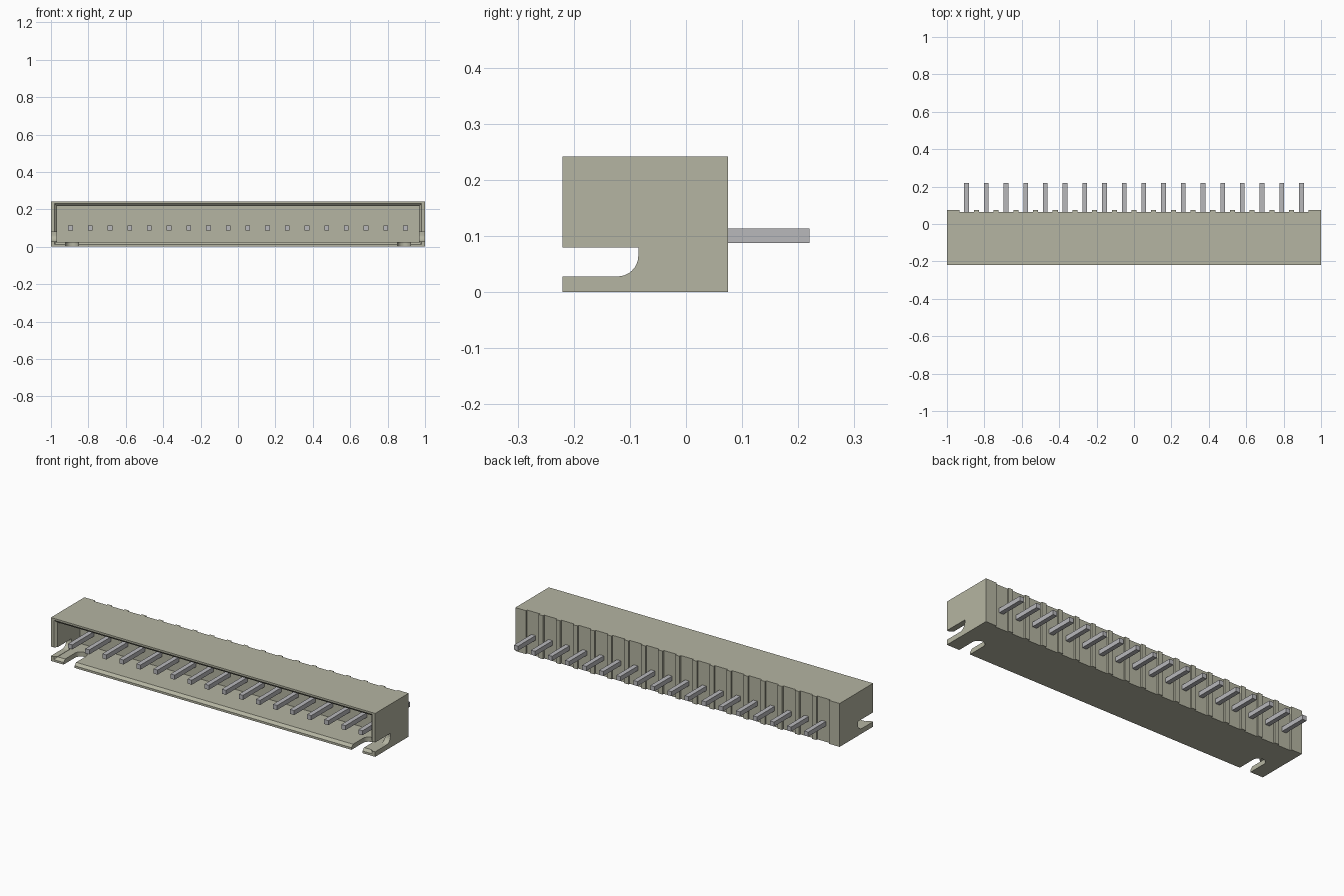
import bpy, bmesh, math
from mathutils import Vector

cube = bpy.data.objects.get("Cube")
if cube:
    bpy.data.objects.remove(cube, do_unlink=True)

PINS, PITCH = 18, 0.1053
FRONT, BACK, HEIGHT = -0.22, 0.075, 0.242
pin_x = [(i - (PINS - 1) / 2) * PITCH for i in range(PINS)]


def material(name, color):
    m = bpy.data.materials.new(name)
    m.use_nodes = True
    m.diffuse_color = color
    m.node_tree.nodes["Principled BSDF"].inputs["Base Color"].default_value = color
    return m


beige = material("beige_plastic", (0.46, 0.46, 0.36, 1))
metal = material("grey_metal", (0.48, 0.48, 0.50, 1))


def loft(name, rings, mat):
    """Closed solid through a list of matching point rings."""
    bm = bmesh.new()
    loops = [[bm.verts.new(p) for p in ring] for ring in rings]
    n = len(loops[0])
    for a, b in zip(loops, loops[1:]):
        for i in range(n):
            j = (i + 1) % n
            bm.faces.new((a[i], a[j], b[j], b[i]))
    bm.faces.new(loops[0])
    bm.faces.new(loops[-1])
    bmesh.ops.recalc_face_normals(bm, faces=bm.faces[:])
    mesh = bpy.data.meshes.new(name)
    bm.to_mesh(mesh)
    bm.free()
    mesh.materials.append(mat)
    obj = bpy.data.objects.new(name, mesh)
    bpy.context.collection.objects.link(obj)
    return obj


def extrude(name, points, offset, mat):
    ring = [Vector(p) for p in points]
    return loft(name, [ring, [p + Vector(offset) for p in ring]], mat)


def cut(target, cutter):
    cutter.hide_render = True
    mod = target.modifiers.new("cut", 'BOOLEAN')
    mod.operation, mod.solver, mod.object = 'DIFFERENCE', 'EXACT', cutter
    bpy.context.view_layer.objects.active = target
    bpy.ops.object.modifier_apply(modifier=mod.name)
    bpy.data.objects.remove(cutter, do_unlink=True)


def rect(x, y, low, high):
    return [(-x, y, low), (x, y, low), (x, y, high), (-x, y, high)]


# Housing block with a shallow groove behind every pin
outline = [(-1, FRONT, 0), (1, FRONT, 0), (1, BACK, 0)]
for x in reversed(pin_x):
    for dx, y in ((0.039, BACK), (0.039, BACK - 0.01), (-0.039, BACK - 0.01), (-0.039, BACK)):
        outline.append((x + dx, y, 0))
outline.append((-1, BACK, 0))
housing = extrude("housing", outline, (0, 0, HEIGHT), beige)

# Front cavity with a bevelled mouth
cut(housing, loft("cavity_cutter", [
    rect(0.992, FRONT - 0.01, 0.002, 0.242),
    rect(0.968, FRONT + 0.014, 0.026, 0.218),
    rect(0.968, -0.01, 0.026, 0.218)], beige))

for side in (-1, 1):
    # Side wall slot with one rounded inner corner
    slot = [(FRONT - 0.02, 0.08), (FRONT - 0.02, 0.028)]
    for i in range(9):
        a = math.radians(-90 + 90 * i / 8)
        slot.append((-0.122 + 0.037 * math.cos(a), 0.065 + 0.037 * math.sin(a)))
    slot.append((-0.085, 0.08))
    cut(housing, extrude("slot_cutter", [(side * 0.95, y, z) for y, z in slot],
                         (side * 0.07, 0, 0), beige))
    # Floor notch with a round end
    r, cx, cy = 0.034, side * 0.888, -0.119
    notch = [(cx - r, FRONT - 0.02, -0.02), (cx + r, FRONT - 0.02, -0.02)]
    for i in range(17):
        a = math.pi * i / 16
        notch.append((cx + r * math.cos(a), cy + r * math.sin(a), -0.02))
    cut(housing, extrude("notch_cutter", notch, (0, 0, 0.07), beige))

# Contact pins running through the back wall
for i, x in enumerate(pin_x):
    h = 0.0127
    ring = [(x + sx * h, -0.2, 0.1005 + sz * h)
            for sx, sz in ((-1, -1), (1, -1), (1, 1), (-1, 1))]
    extrude(f"contact_pin_{i + 1}", ring, (0, 0.42, 0), metal)
